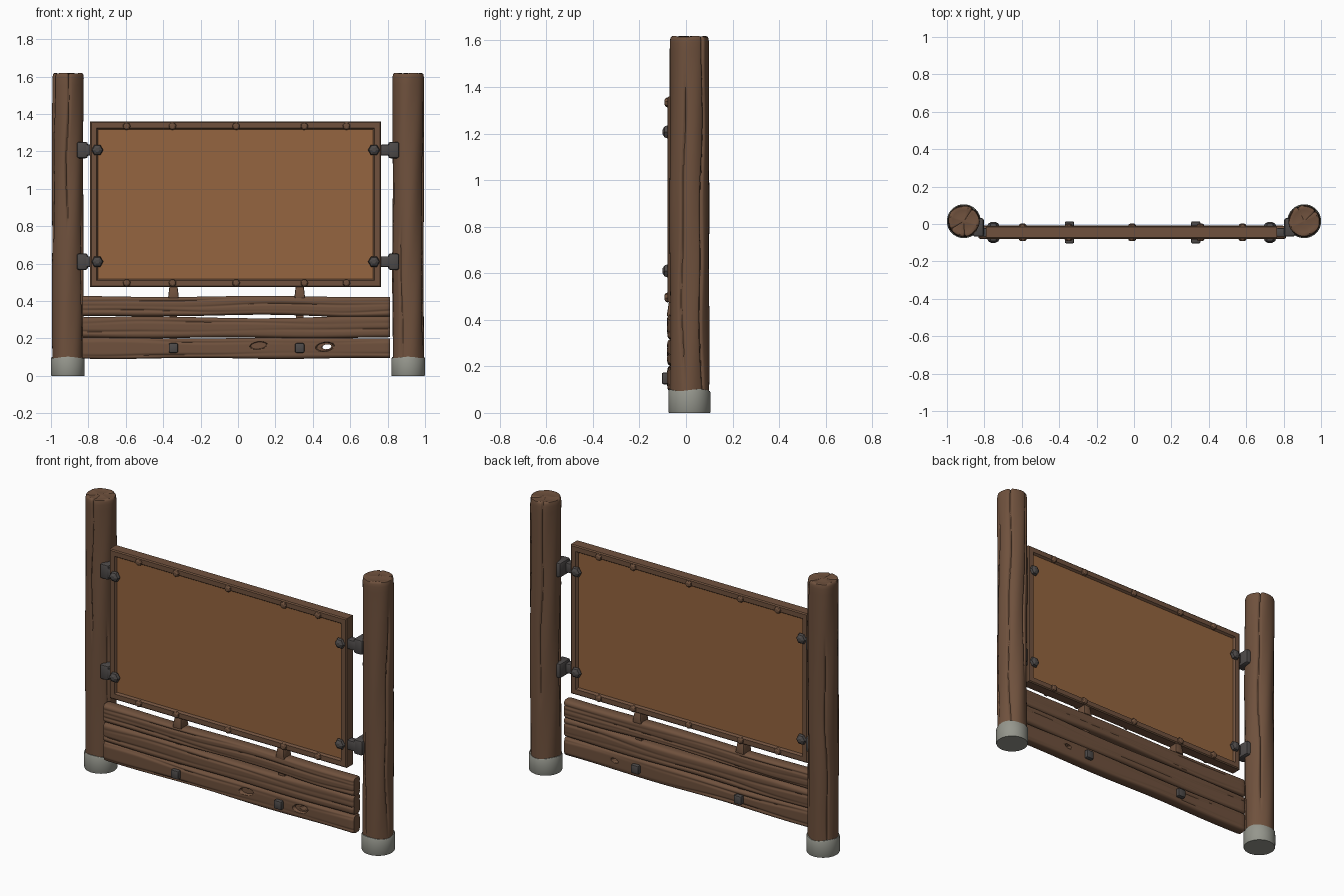
import bpy, bmesh, math, random
from math import sin, cos, pi, exp
from mathutils import Matrix

if "Cube" in bpy.data.objects:
    bpy.data.objects.remove(bpy.data.objects["Cube"])

random.seed(4)


def material(name, rgb):
    m = bpy.data.materials.new(name)
    m.diffuse_color = (*rgb, 1)
    m.use_nodes = True
    m.node_tree.nodes["Principled BSDF"].inputs["Base Color"].default_value = m.diffuse_color
    return m


WOOD = material("dark brown wood", (0.160, 0.083, 0.047))
BOARD = material("tan board", (0.300, 0.130, 0.050))
METAL = material("dark iron", (0.075, 0.068, 0.066))
STONE = material("grey stone", (0.300, 0.305, 0.265))
YC = -0.045  # middle depth of the panel and planks


def finish(name, bm, mat, angle=35):
    bmesh.ops.recalc_face_normals(bm, faces=bm.faces)
    me = bpy.data.meshes.new(name)
    bm.to_mesh(me)
    bm.free()
    me.materials.append(mat)
    me.shade_smooth()
    me.set_sharp_from_angle(angle=math.radians(angle))
    ob = bpy.data.objects.new(name, me)
    bpy.context.collection.objects.link(ob)
    return ob


def loft(name, rings, mat, closed=False, angle=35):
    """Skin a list of equal closed rings, capping the ends unless it loops."""
    bm = bmesh.new()
    vs = [[bm.verts.new(p) for p in r] for r in rings]
    n = len(rings[0])
    pairs = list(zip(vs, vs[1:] + vs[:1])) if closed else list(zip(vs, vs[1:]))
    for a, b in pairs:
        for i in range(n):
            j = (i + 1) % n
            bm.faces.new((a[i], a[j], b[j], b[i]))
    if not closed:
        bm.faces.new(vs[0])
        bm.faces.new(vs[-1])
    return finish(name, bm, mat, angle)


def box(name, x0, x1, y0, y1, z0, z1, mat, bevel=0.0, taper=1.0):
    bm = bmesh.new()
    bmesh.ops.create_cube(bm, size=1)
    for v in bm.verts:
        k = taper if v.co.z > 0 else 1.0
        v.co = ((x0 + x1) / 2 + v.co.x * k * (x1 - x0),
                (y0 + y1) / 2 + v.co.y * k * (y1 - y0),
                (z0 + z1) / 2 + v.co.z * (z1 - z0))
    if bevel:
        bmesh.ops.bevel(bm, geom=bm.edges[:], offset=bevel, segments=2,
                        profile=0.5, affect='EDGES')
    return finish(name, bm, mat)


def stud(name, x, z, r, height, side, sides, tip, mat, turn=0.0):
    """Faceted nail head on the front (side -1) or back (side 1)."""
    y = YC + side * 0.030
    rings = []
    for k, d in ((1.0, 0), (1.0, 0.006), (0.85, 0.006 + height * 0.5), (tip, 0.004 + height)):
        rings.append([(x + k * r * cos(turn + 2 * pi * i / sides), y + side * d,
                       z + k * r * sin(turn + 2 * pi * i / sides)) for i in range(sides)])
    loft(name, rings, mat, angle=25)


# Log posts with wandering cracks, gentle swelling and rounded tops
def post(name, cx, cy, phase, cracks):
    n, rings = 112, []
    zs = [0.05 + 1.54 * i / 44 for i in range(45)]
    levels = [(z, 1.0) for z in zs] + [(1.605, 0.985), (1.615, 0.95), (1.62, 0.88),
                                       (1.617, 0.72), (1.615, 0.45), (1.617, 0.2), (1.617, 0.03)]
    for z, k in levels:
        ring = []
        for i in range(n):
            a = 2 * pi * i / n
            r = 0.0835 + 0.0012 * sin(3 * a + 4 * z + phase) + 0.0012 * sin(5 * a - 7 * z + phase)
            cut = 0
            for a0, z0, z1 in cracks:
                path = a0 + 0.10 * sin(4 * z + phase) + 0.05 * sin(11 * z + a0)
                d = (a - path + pi) % (2 * pi) - pi
                fade = max(0, min(1, (z - z0) * 6, (z1 - z) * 6))
                cut += fade * exp(-(d / 0.06) ** 2)
            r -= 0.010 * cut
            top = 0.004 * sin(2 * a + phase) * k if k < 0.9 else 0
            ring.append((cx + r * k * cos(a), cy + r * k * sin(a),
                         z - abs(top) - (0.006 * cut * k if k < 1 else 0)))
        rings.append(ring)
    loft(name, rings, WOOD, angle=50)


post("left_post", -0.91, 0.015, 0.6,
     [(-1.55, 0.75, 1.9), (-0.5, 0.0, 0.9), (0.9, 0.2, 1.9), (2.4, 0.0, 1.3), (3.6, 0.6, 1.9)])
post("right_post", 0.91, 0.015, 2.3,
     [(-0.35, 0.1, 1.5), (-2.0, 0.0, 0.8), (0.7, 0.0, 1.9), (1.9, 0.4, 1.9), (3.4, 0.2, 1.1)])

# Stone footings
for side, label in ((-1, "left"), (1, "right")):
    rings = []
    for z, r in ((0, 0.088), (0.004, 0.09), (0.05, 0.0905), (0.092, 0.09), (0.098, 0.087), (0.098, 0.06)):
        rings.append([(side * 0.91 + r * cos(2 * pi * i / 40), 0.015 + r * sin(2 * pi * i / 40),
                       z + (0.004 * sin(6 * pi * i / 40) if z > 0.06 else 0)) for i in range(40)])
    loft(label + "_footing", rings, STONE)

# Mitred panel frame
X0, X1, Z0, Z1 = -0.79, 0.765, 0.475, 1.36
profile = [(0, -0.028), (0.006, -0.034), (0.034, -0.034), (0.042, -0.022),
           (0.042, 0.022), (0.034, 0.034), (0.006, 0.034), (0, 0.028)]
corners = [(X0, Z0, 1, 1), (X1, Z0, -1, 1), (X1, Z1, -1, -1), (X0, Z1, 1, -1)]
loft("panel_frame", [[(x + sx * d, YC + y, z + sz * d) for d, y in profile]
                     for x, z, sx, sz in corners], WOOD, closed=True, angle=20)

# Notice board
box("notice_board", X0 + 0.03, X1 - 0.03, YC - 0.021, YC + 0.021, Z0 + 0.03, Z1 - 0.03, BOARD)

# Wooden pegs along the frame, on both faces
for side in (-1, 1):
    for x in (-0.595, -0.35, -0.01, 0.355, 0.58):
        for z in (Z0 + 0.021, Z1 - 0.026):
            stud("frame_peg", x, z, 0.021, 0.013, side, 7, 0.5, WOOD, random.random())

# Iron hinge brackets and corner studs
for side, fx, label in ((-1, X0, "left"), (1, X1, "right")):
    for z in (0.61, 1.207):
        xa, xb = sorted((side * 0.862, side * 0.803))
        box(label + "_bracket", xa, xb, -0.068, 0.032, z - 0.044, z + 0.044, METAL, 0.012)
        xa, xb = sorted((side * 0.82, fx - side * 0.005))
        box(label + "_bracket_arm", xa, xb, -0.068, -0.022, z - 0.029, z + 0.029, METAL, 0.008)
        for face in (-1, 1):
            stud(label + "_corner_stud", fx - side * 0.038, z, 0.032, 0.022, face, 6, 0.35, METAL)


# Weathered planks with long grain grooves and wavy edges
def plank(name, z0, z1, phase, bow_low, bow_high, grooves):
    m, nx, rings = 26, 80, []
    ends = [(0, 0.80), (0.006, 0.93), (0.016, 1.0)]
    stations = [(-0.832 + d, k) for d, k in ends]
    stations += [(-0.816 + 1.612 * i / nx, 1.0) for i in range(1, nx)]
    stations += [(0.812 - d, k) for d, k in reversed(ends)]
    for x, k in stations:
        gap = max(0, 1 - (x / 0.55) ** 2)
        lo = z0 + bow_low * gap + 0.003 * sin(7 * x + phase)
        hi = z1 + bow_high * gap + 0.003 * sin(6 * x + 2 * phase)
        mid, half = (lo + hi) / 2, (hi - lo) / 2 * (0.9 + 0.1 * k)
        ring = []
        for face in (-1, 1):
            for j in range(m):
                t = -1 + 2 * j / (m - 1)
                depth = 0.036 * (1 - abs(t) ** 8 * 0.45)
                for g in grooves:
                    c = g + 0.13 * sin(3.2 * x + phase + 3 * g + face) + 0.05 * sin(9 * x + g)
                    depth -= 0.006 * (0.6 + 0.4 * sin(4 * x + 5 * g)) * exp(-((t - c) / 0.11) ** 2)
                ring.append((x, YC + face * depth * k, mid - face * t * half))
        rings.append(ring)
    return loft(name, rings, WOOD, angle=50)


plank("top_plank", 0.317, 0.424, 0.4, 0.007, 0, (-0.5, 0.1, 0.6))
plank("middle_plank", 0.203, 0.316, 1.9, 0, -0.006, (-0.3, 0.45))
low = plank("bottom_plank", 0.093, 0.202, 3.1, 0, 0, (-0.6, 0.65))


# Knot holes cut in the bottom plank: two shallow hollows, one broken through
def knot(x, z, rx, rz, y0, y1, shrink):
    rings = [[(x + k * rx * cos(2 * pi * i / 24), y,
               z + k * rz * sin(2 * pi * i / 24) + 0.1 * k * rx * cos(2 * pi * i / 24))
              for i in range(24)] for y, k in ((y0, 1.0), (y1, shrink))]
    cutter = loft("knot_cutter", rings, WOOD)
    cutter.hide_render = True
    cutter.hide_viewport = True
    mod = low.modifiers.new("knot", 'BOOLEAN')
    mod.operation, mod.solver, mod.object = 'DIFFERENCE', 'EXACT', cutter


knot(0.11, 0.162, 0.055, 0.024, -0.10, -0.062, 0.75)
knot(0.465, 0.155, 0.058, 0.029, -0.10, -0.062, 0.75)
knot(0.475, 0.155, 0.024, 0.013, -0.09, 0.02, 1.0)

# Hidden uprights joining planks to panel, with flared collars and iron bolts
for x in (-0.345, 0.33):
    box("upright", x - 0.02, x + 0.02, YC - 0.02, YC + 0.02, 0.12, 0.49, WOOD)
    box("upright_collar", x - 0.029, x + 0.029, YC - 0.038, YC + 0.038, 0.415, 0.484, WOOD, 0.007, 0.72)
    for side in (-1, 1):
        ya, yb = sorted((YC + side * 0.028, YC + side * 0.059))
        box("plank_bolt", x - 0.025, x + 0.025, ya, yb, 0.123, 0.174, METAL, 0.008)
